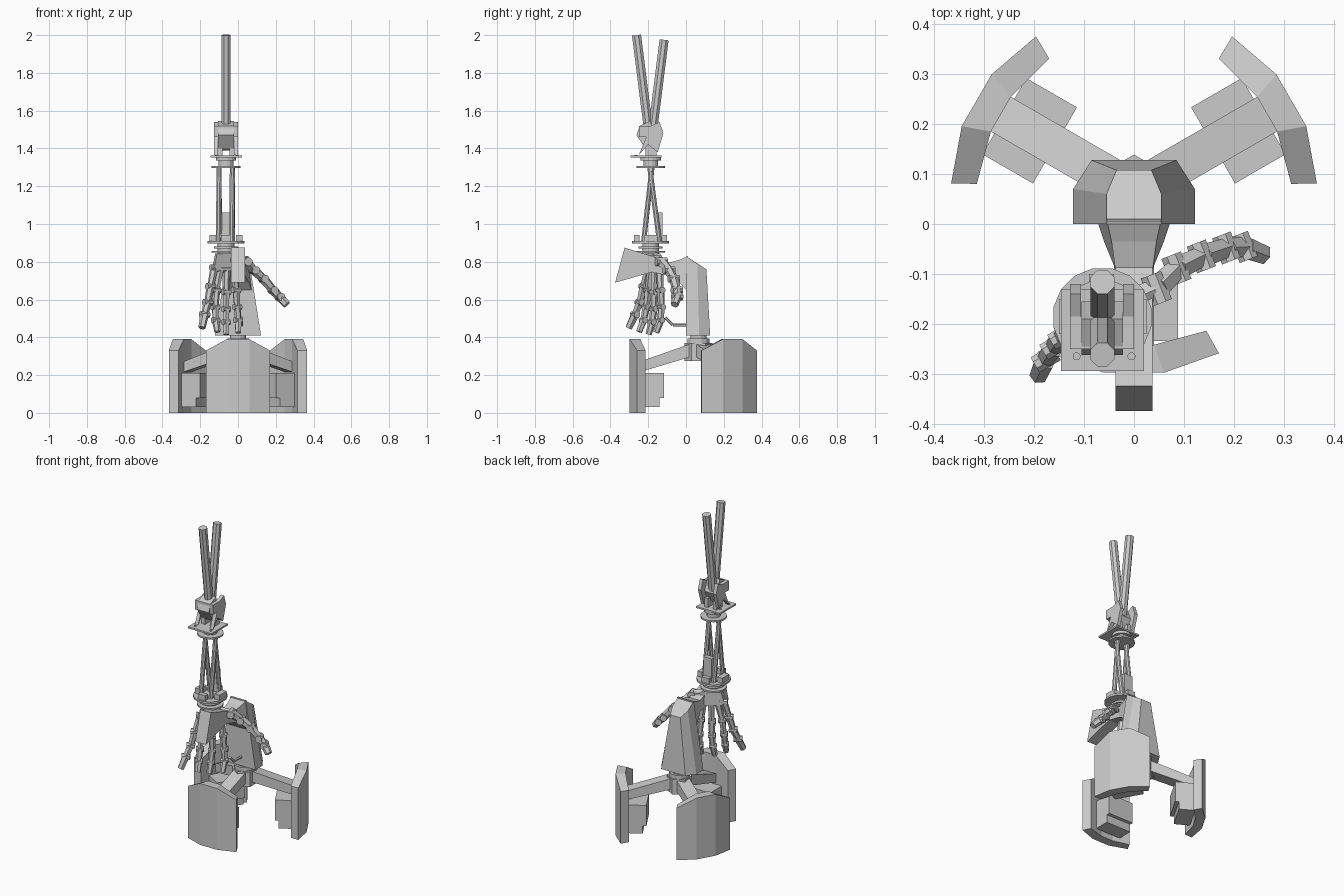
import bpy, math
from mathutils import Vector

if "Cube" in bpy.data.objects:
    bpy.data.objects.remove(bpy.data.objects["Cube"])

grey = bpy.data.materials.new("plain_grey")
grey.diffuse_color = (0.6, 0.6, 0.6, 1)
grey.use_nodes = True
grey.node_tree.nodes["Principled BSDF"].inputs["Base Color"].default_value = grey.diffuse_color


def mesh(name, verts, faces):
    me = bpy.data.meshes.new(name)
    me.from_pydata([tuple(v) for v in verts], [], faces)
    me.materials.append(grey)
    ob = bpy.data.objects.new(name, me)
    bpy.context.collection.objects.link(ob)
    bpy.context.view_layer.objects.active = ob
    ob.select_set(True)
    bpy.ops.object.mode_set(mode='EDIT')
    bpy.ops.mesh.select_all(action='SELECT')
    bpy.ops.mesh.normals_make_consistent(inside=False)
    bpy.ops.object.mode_set(mode='OBJECT')
    ob.select_set(False)
    return ob


def loft(name, rings):
    """Skin a list of equal-length rings and cap both ends."""
    n = len(rings[0])
    verts = [v for r in rings for v in r]
    faces = [tuple(range(n)), tuple(range(len(verts) - n, len(verts)))]
    for k in range(len(rings) - 1):
        for i in range(n):
            j = (i + 1) % n
            faces.append((k*n + i, k*n + j, k*n + n + j, k*n + n + i))
    return mesh(name, verts, faces)


def box(name, x0, x1, y0, y1, z0, z1):
    return loft(name, [[(x0, y0, z), (x1, y0, z), (x1, y1, z), (x0, y1, z)] for z in (z0, z1)])


def rod(name, a, b, r0, r1=None, n=8):
    """Straight bar with n sides from a to b."""
    a, b = Vector(a), Vector(b)
    q = (b - a).to_track_quat('Z', 'Y')
    rings = []
    for p, r in ((a, r0), (b, r0 if r1 is None else r1)):
        rings.append([p + q @ Vector((r*math.cos(t), r*math.sin(t), 0))
                      for t in [math.tau*(i + .5)/n for i in range(n)]])
    return loft(name, rings)


def disc(name, x, y, z0, z1, r, n=16):
    return rod(name, (x, y, z0), (x, y, z1), r, n=n)


# Tripod base: three legs around the hub
CY = 0.066
for side, deg in (("right", 30), ("left", 150), ("front", 270)):
    c, s = math.cos(math.radians(deg)), math.sin(math.radians(deg))

    def P(r, t, z):
        return (r*c - t*s, CY + r*s + t*c, z)

    def radial_box(name, r0, r1, w, z0, z1):
        loft(name, [[P(r0, -w, z), P(r1, -w, z), P(r1, w, z), P(r0, w, z)] for z in (z0, z1)])

    shell = [(-.17, .325, -.145, .28, .33), (-.06, .364, -.04, .308, .39),
             (.06, .364, .04, .308, .39), (.17, .325, .145, .28, .33)]
    loft(side + "_leg_shell", [[P(ro, to, 0), P(ro, to, h), P(ri, ti, h), P(ri, ti, 0)]
                               for to, ro, ti, ri, h in shell])
    loft(side + "_leg_arm", [[P(r, -.04, z0), P(r, .04, z0), P(r, .04, z1), P(r, -.04, z1)]
                             for r, z0, z1 in ((.03, .30, .37), (.315, .215, .27))])
    radial_box(side + "_motor", .205, .30, .088, .03, .21)
    radial_box(side + "_motor_step", .183, .21, .088, .08, .21)

rod("hub", (0, CY, .275), (0, CY, .37), .073, n=6)
disc("turntable", 0, CY, .37, .395, .06, 12)
disc("turntable_neck", 0, CY, .39, .42, .045, 12)

# Tapered torso with chamfered back edges
low = [(-.122, 0), (-.122, .07), (-.085, .128), (.085, .128), (.122, .07), (.122, 0)]
top = [(-.055, 0, .83), (-.055, .06, .79), (-.035, .108, .76),
       (.035, .108, .76), (.055, .06, .79), (.055, 0, .83)]
loft("torso", [[(x, y, .41) for x, y in low], top])

# Neck and head sections along y
loft("neck", [[(-w, y, z0), (w, y, z0), (v, y, z1), (-v, y, z1)] for y, w, z0, v, z1 in
              ((.01, .075, .64, .055, .83), (-.035, .06, .69, .045, .81), (-.09, .0375, .725, .0375, .795))])
loft("head", [[(-.0375, y0, z0), (.0375, y0, z0), (.0375, y1, z1), (-.0375, y1, z1)] for y0, z0, y1, z1 in
              ((-.09, .725, -.085, .795), (-.18, .745, -.15, .82), (-.375, .69, -.325, .875))])
rod("cable_lower", (.02, 0, .465), (.02, -.07, .465), .008, n=6)
rod("cable_upper", (.02, -.07, .465), (.02, -.11, .505), .008, n=6)

# Upper arm rods
AX, AY = -.0635, -.187
rod("upper_arm_front", (AX, -.262, 2.0), (AX, -.195, 1.47), .026)
rod("upper_arm_back", (AX, -.116, 1.975), (AX, -.18, 1.47), .026)


# Elbow blocks cut from side profiles
def side_prism(name, x0, x1, pts):
    loft(name, [[(x, y, z) for y, z in pts] for x in (x0, x1)])


front_block = [(-.262, 1.47), (-.245, 1.52), (-.19, 1.545), (-.155, 1.46), (-.19, 1.39), (-.215, 1.40)]
back_block = [(-.25, 1.365), (-.185, 1.52), (-.14, 1.54), (-.12, 1.48), (-.15, 1.38), (-.2, 1.42)]
side_prism("elbow_block", -.105, -.022, front_block)
for n, x in (("left", -.128), ("right", -.022)):
    side_prism(n + "_elbow_cheek", x, x + .022, back_block)
box("elbow_crossbar", -.128, 0, -.25, -.185, 1.46, 1.52)
for n, x in (("left", -.105), ("right", -.045)):
    box(n + "_elbow_foot", x, x + .023, -.215, -.155, 1.35, 1.42)

# Plate and rings under the elbow
box("elbow_plate", -.146, .02, -.295, -.13, 1.352, 1.362)
disc("elbow_ring_upper", AX, AY, 1.335, 1.352, .055)
disc("elbow_core", AX, AY, 1.305, 1.34, .04)
disc("elbow_ring_lower", AX, AY, 1.297, 1.307, .077)
for x, y in ((-.115, -.18), (-.115, -.265), (-.005, -.265)):
    disc("plate_bolt", x, y, 1.36, 1.366, .008, 10)

# Forearm: two crossed pairs of rods
for n, x in (("left", -.1), ("right", -.03)):
    rod(n + "_forearm_front", (x, -.18, 1.3), (x - .004, -.225, .9), .014)
    rod(n + "_forearm_back", (x, -.192, 1.3), (x + .002, -.14, .9), .014)
box("forearm_actuator", -.092, -.035, -.155, -.125, .92, 1.06)

# Wrist rings
disc("wrist_collar", AX, AY, .898, .91, .1)
for x in (-.15, -.01):
    box("wrist_lug", x, x + .035, -.22, -.15, .9, .943)
for y in (-.275, -.13):
    box("wrist_clip", -.09, -.04, y, y + .03, .9, .943)
disc("wrist_core", AX, AY, .84, .9, .045)
disc("wrist_ring_middle", AX, AY, .87, .882, .065)
disc("wrist_ring_lower", AX, AY, .848, .858, .077)

# Palm
loft("palm", [[(-.11, -.21, .845), (-.03, -.17, .845), (-.04, -.135, .845), (-.12, -.175, .845)],
              [(-.13, -.225, .75), (-.01, -.15, .75), (-.02, -.115, .75), (-.14, -.19, .75)]])


# Jointed digits: tapered segments with knuckle bars
def digit(name, path, r0, r1):
    path = [Vector(p) for p in path]
    n = len(path) - 1
    across = Vector((.85, .5, 0)).normalized()
    if name == "thumb":
        across = Vector((-.35, .9, 0)).normalized()
    for k in range(n):
        ra = r0 + (r1 - r0)*k/n
        a, b = path[k], path[k + 1]
        rod(f"{name}_segment_{k + 1}", a.lerp(b, .05), a.lerp(b, .93), ra, ra*.85, n=6)
        rod(f"{name}_knuckle_{k + 1}", a - across*ra*1.1, a + across*ra*1.1, ra*.85, n=8)


digit("little_finger", [(-.125, -.2, .77), (-.145, -.225, .67), (-.16, -.245, .585),
                        (-.177, -.27, .52), (-.192, -.305, .445)], .021, .023)
digit("ring_finger", [(-.095, -.185, .76), (-.115, -.2, .65), (-.12, -.21, .56),
                      (-.118, -.225, .49), (-.108, -.25, .425)], .021, .019)
digit("middle_finger", [(-.06, -.165, .76), (-.063, -.17, .64), (-.063, -.17, .55),
                        (-.063, -.18, .48), (-.063, -.2, .41)], .021, .019)
digit("index_finger", [(-.025, -.14, .76), (-.01, -.135, .65), (-.004, -.13, .56),
                       (0, -.135, .49), (.002, -.16, .42)], .021, .019)
digit("thumb", [(-.02, -.16, .81), (.045, -.13, .8), (.085, -.09, .755), (.135, -.065, .71),
                (.185, -.048, .65), (.22, -.046, .615), (.262, -.062, .57)], .028, .024)
